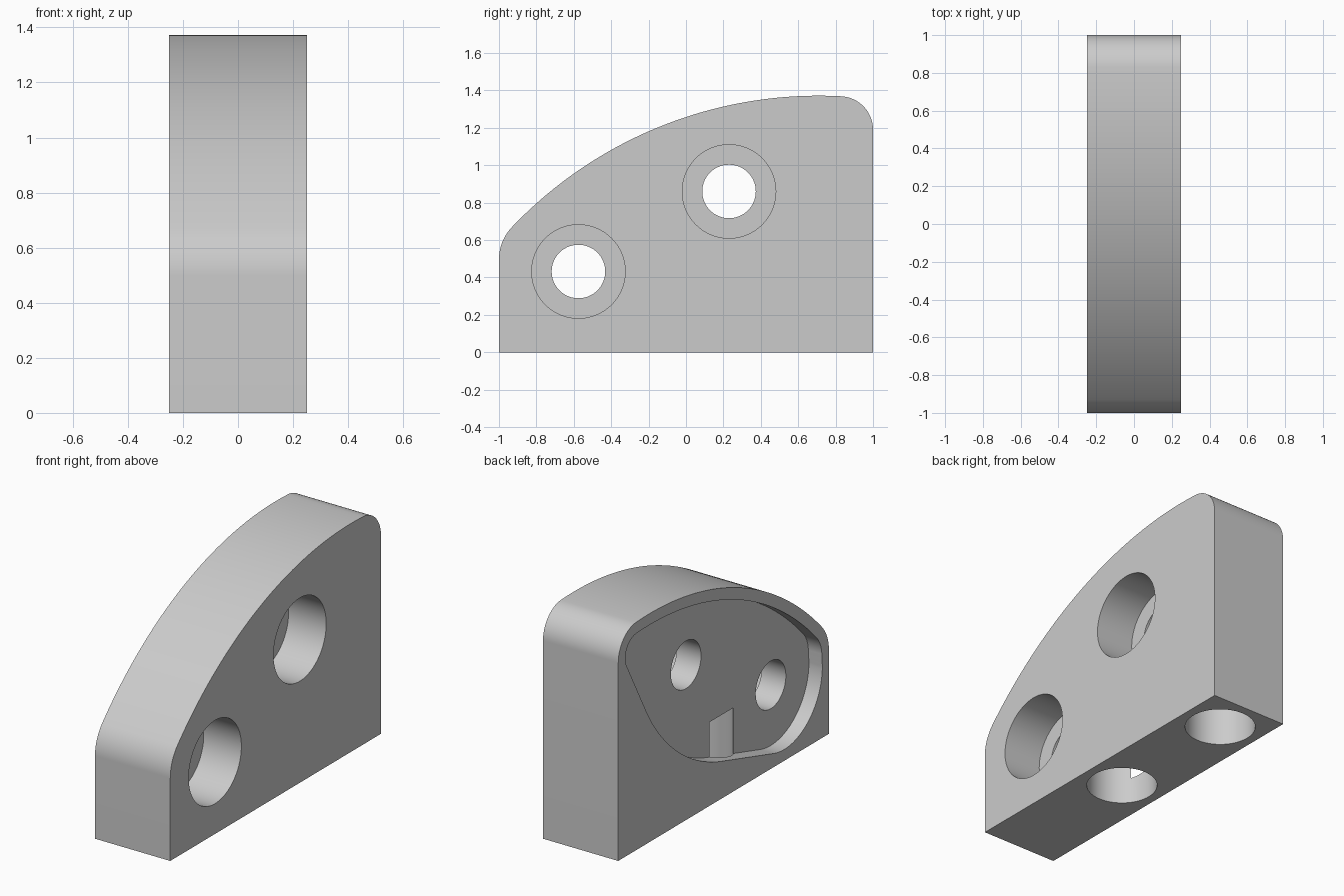
import bpy, bmesh, math
from math import radians, cos, sin, atan2, degrees, sqrt
from mathutils import Matrix

cube = bpy.data.objects.get("Cube")
if cube:
    bpy.data.objects.remove(cube, do_unlink=True)

HALF = 0.25                      # half thickness in x
ARC_Y, ARC_Z, ARC_R = 0.71, -0.895, 2.267   # large crown arc
FRONT_R, BACK_R = 0.25, 0.179    # corner fillets
RIM = 0.068                      # wall left around the pocket
POCKET = 0.0893                  # pocket depth

grey = bpy.data.materials.new("light_grey")
grey.use_nodes = True
colour = (0.6, 0.6, 0.6, 1)
grey.diffuse_color = colour
grey.node_tree.nodes["Principled BSDF"].inputs["Base Color"].default_value = colour


def arc(cy, cz, r, a0, a1, n):
    """Points on an arc in the yz plane, angles in degrees."""
    angles = [radians(a0 + (a1 - a0) * i / n) for i in range(n + 1)]
    return [(cy + r * cos(a), cz + r * sin(a)) for a in angles]


def make_object(name, bm):
    bmesh.ops.recalc_face_normals(bm, faces=bm.faces)
    mesh = bpy.data.meshes.new(name)
    bm.to_mesh(mesh)
    bm.free()
    mesh.materials.append(grey)
    obj = bpy.data.objects.new(name, mesh)
    bpy.context.collection.objects.link(obj)
    return obj


def prism(name, outline, x0, x1):
    bm = bmesh.new()
    face = bm.faces.new([bm.verts.new((x0, y, z)) for y, z in outline])
    ext = bmesh.ops.extrude_face_region(bm, geom=[face])["geom"]
    verts = [v for v in ext if isinstance(v, bmesh.types.BMVert)]
    bmesh.ops.translate(bm, verts=verts, vec=(x1 - x0, 0, 0))
    return make_object(name, bm)


def cylinder(name, radius, axis, centre, length):
    turn = Matrix.Rotation(radians(90), 4, 'Y') if axis == 'X' else Matrix()
    bm = bmesh.new()
    bmesh.ops.create_cone(bm, cap_ends=True, segments=96, radius1=radius,
                          radius2=radius, depth=length,
                          matrix=Matrix.Translation(centre) @ turn)
    return make_object(name, bm)


def cut(target, cutter):
    mod = target.modifiers.new("cut", 'BOOLEAN')
    mod.operation, mod.solver, mod.object = 'DIFFERENCE', 'EXACT', cutter
    bpy.context.view_layer.objects.active = target
    bpy.ops.object.modifier_apply(modifier=mod.name)
    bpy.data.objects.remove(cutter, do_unlink=True)


# Corner fillet centres, tangent to the crown arc and the end faces
front_y, back_y = FRONT_R - 1, 1 - BACK_R
front_z = ARC_Z + sqrt((ARC_R - FRONT_R) ** 2 - (front_y - ARC_Y) ** 2)
back_z = ARC_Z + sqrt((ARC_R - BACK_R) ** 2 - (back_y - ARC_Y) ** 2)
front_a = degrees(atan2(front_z - ARC_Z, front_y - ARC_Y))
back_a = degrees(atan2(back_z - ARC_Z, back_y - ARC_Y))


def crown(inset, back_start):
    """Back fillet, crown arc and front fillet, inset by a margin."""
    return (arc(back_y, back_z, BACK_R - inset, back_start, back_a, 20)
            + arc(ARC_Y, ARC_Z, ARC_R - inset, back_a, front_a, 64)[1:-1]
            + arc(front_y, front_z, FRONT_R - inset, front_a, 180, 20))


# Solid body
body = prism("bracket_body", [(-1, 0), (1, 0)] + crown(0, 0), -HALF, HALF)

# Shallow pocket on the right-hand face
lower = arc(-0.575, 0.43, 0.362, 180, 287, 40) + arc(-0.32, 1.38, 1.205, -73, -30, 40)
floor_x = POCKET - HALF
cut(body, prism("pocket_cutter", crown(RIM, -30) + lower, -HALF - 0.1, floor_x))

# Two counterbored bolt holes through the side
for y, z in ((-0.575, 0.432), (0.23, 0.86)):
    cut(body, cylinder("bore_cutter", 0.25, 'X', (0.2, y, z), 0.4))
    cut(body, cylinder("bolt_cutter", 0.143, 'X', (0, y, z), 1))

# Two blind holes in the underside, one breaking into the pocket
DEPTH = 0.43
for y in (-0.105, 0.75):
    cut(body, cylinder("base_cutter", 0.1964, 'Z', (0, y, DEPTH - 0.5), 1))

bpy.ops.object.select_all(action='DESELECT')
body.select_set(True)
bpy.context.view_layer.objects.active = body
bpy.ops.object.shade_smooth_by_angle(angle=radians(20))
